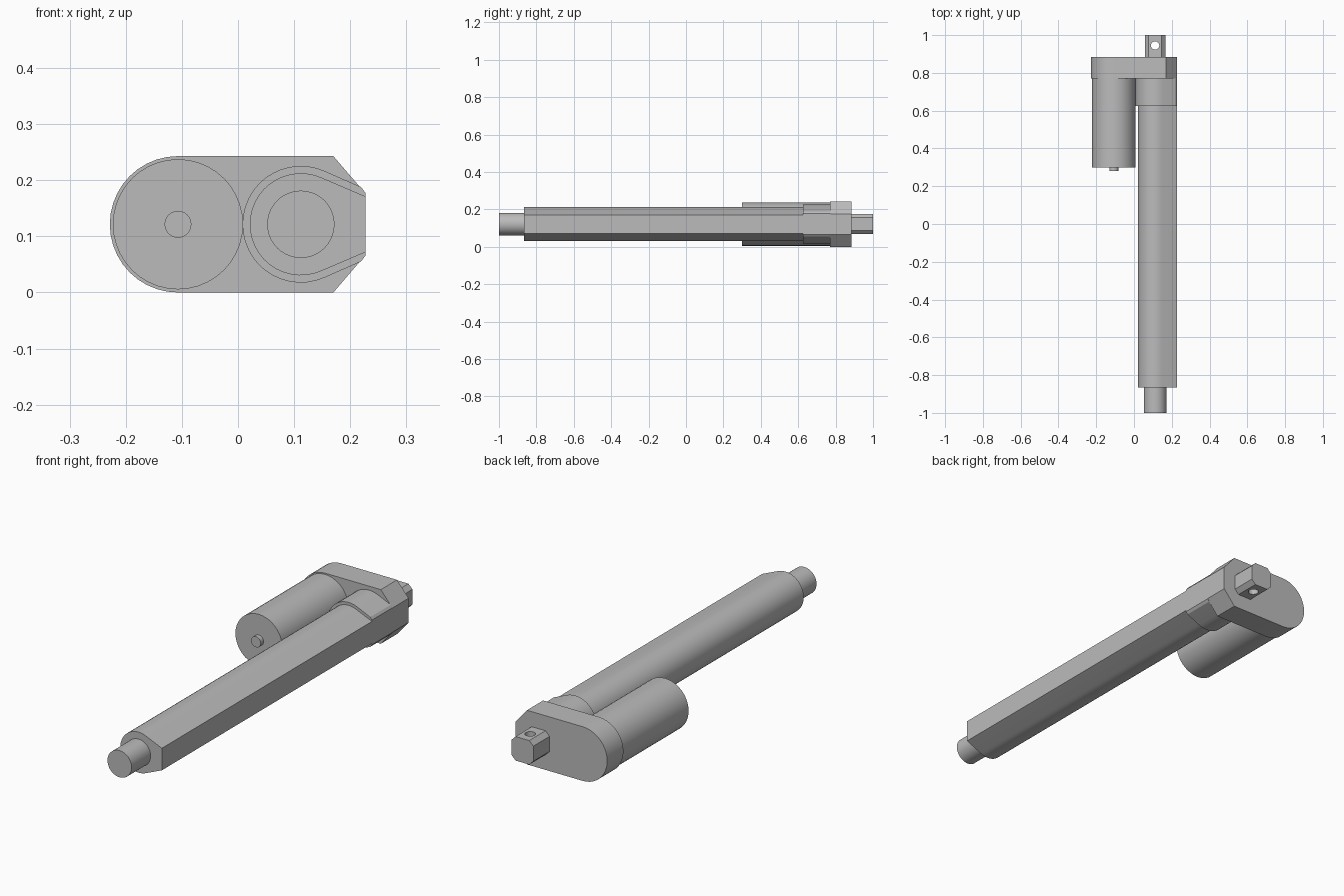
import bpy, bmesh
from math import cos, sin, radians
from mathutils import Matrix

cube = bpy.data.objects.get("Cube")
if cube:
    bpy.data.objects.remove(cube, do_unlink=True)

gray = bpy.data.materials.new("plain gray")
gray.use_nodes = True
color = (0.5, 0.5, 0.5, 1)
gray.diffuse_color = color
gray.node_tree.nodes["Principled BSDF"].inputs["Base Color"].default_value = color

MID = 0.1215          # height of both axes
MOTOR_X, ROD_X = -0.107, 0.112
SIDE = 0.2275         # flat outer side


def arc(cx, r, start, end, steps):
    """Points of an arc in the x-z plane, around the mid height."""
    angles = [radians(start + (end - start) * i / steps) for i in range(steps + 1)]
    return [(cx + r * cos(a), MID + r * sin(a)) for a in angles]


def circle(cx, r, steps=40):
    return arc(cx, r, 0, 360, steps)[:-1]


def mirrored(upper):
    """Close a profile by mirroring its upper points about the mid height."""
    return upper + [(x, 2 * MID - z) for x, z in reversed(upper)]


def extrude(name, profile, y0, y1):
    """Extrude an x-z profile along y."""
    bm = bmesh.new()
    base = bm.faces.new([bm.verts.new((x, y0, z)) for x, z in profile])
    out = bmesh.ops.extrude_face_region(bm, geom=[base], use_keep_orig=True)
    verts = [v for v in out["geom"] if isinstance(v, bmesh.types.BMVert)]
    bmesh.ops.translate(bm, verts=verts, vec=(0, y1 - y0, 0))
    bmesh.ops.recalc_face_normals(bm, faces=bm.faces)
    mesh = bpy.data.meshes.new(name)
    bm.to_mesh(mesh)
    bm.free()
    mesh.materials.append(gray)
    obj = bpy.data.objects.new(name, mesh)
    bpy.context.collection.objects.link(obj)
    return obj


def select(obj):
    bpy.ops.object.select_all(action="DESELECT")
    obj.select_set(True)
    bpy.context.view_layer.objects.active = obj


# Gearbox housing: round at the motor end, chamfered at the tube end
housing = arc(MOTOR_X, MID, 90, 270, 20)
housing += [(0.17, 0), (SIDE, 0.067), (SIDE, 2 * MID - 0.067), (0.17, 2 * MID)]
parts = [extrude("gearbox_housing", housing, 0.77, 0.885)]

# Motor with its small end boss
parts.append(extrude("motor", circle(MOTOR_X, 0.116), 0.30, 0.775))
parts.append(extrude("motor_boss", circle(MOTOR_X, 0.024, 24), 0.28, 0.302))

# Teardrop tube and collar: round body tapering to the flat side
tube = arc(ROD_X, 0.091, 180, 66, 13)[1:] + [(SIDE, 0.171)]
collar = arc(ROD_X, 0.104, 180, 66, 13)[1:] + [(0.219, 0.188), (SIDE, 0.177)]
for name, upper, left, y0, y1 in (
        ("outer_tube", tube, ROD_X - 0.091, -0.865, 0.626),
        ("tube_collar", collar, ROD_X - 0.104, 0.625, 0.772)):
    parts.append(extrude(name, [(left, MID)] + mirrored(upper), y0, y1))

# Sliding rod
parts.append(extrude("piston_rod", circle(ROD_X, 0.06), -1, -0.86))

# Rear mounting lug: chamfered block with a vertical pin hole
h, c = 0.054, 0.02
lug = mirrored([(ROD_X - h, MID + h - c), (ROD_X - h + c, MID + h),
                (ROD_X + h - c, MID + h), (ROD_X + h, MID + h - c)])
mount = extrude("mounting_lug", lug, 0.88, 1)
parts.append(mount)

bpy.ops.mesh.primitive_cylinder_add(vertices=24, radius=0.022, depth=0.4,
                                    location=(ROD_X, 0.945, MID))
cutter = bpy.context.object
cutter.name = "pin_hole_cutter"
cutter.data.materials.append(gray)
cutter.hide_render = True
cut = mount.modifiers.new("pin_hole", "BOOLEAN")
cut.operation = "DIFFERENCE"
cut.solver = "EXACT"
cut.object = cutter
select(mount)
bpy.ops.object.modifier_apply(modifier=cut.name)
bpy.data.objects.remove(cutter, do_unlink=True)

for part in parts:
    select(part)
    bpy.ops.object.shade_smooth_by_angle(angle=radians(25))
